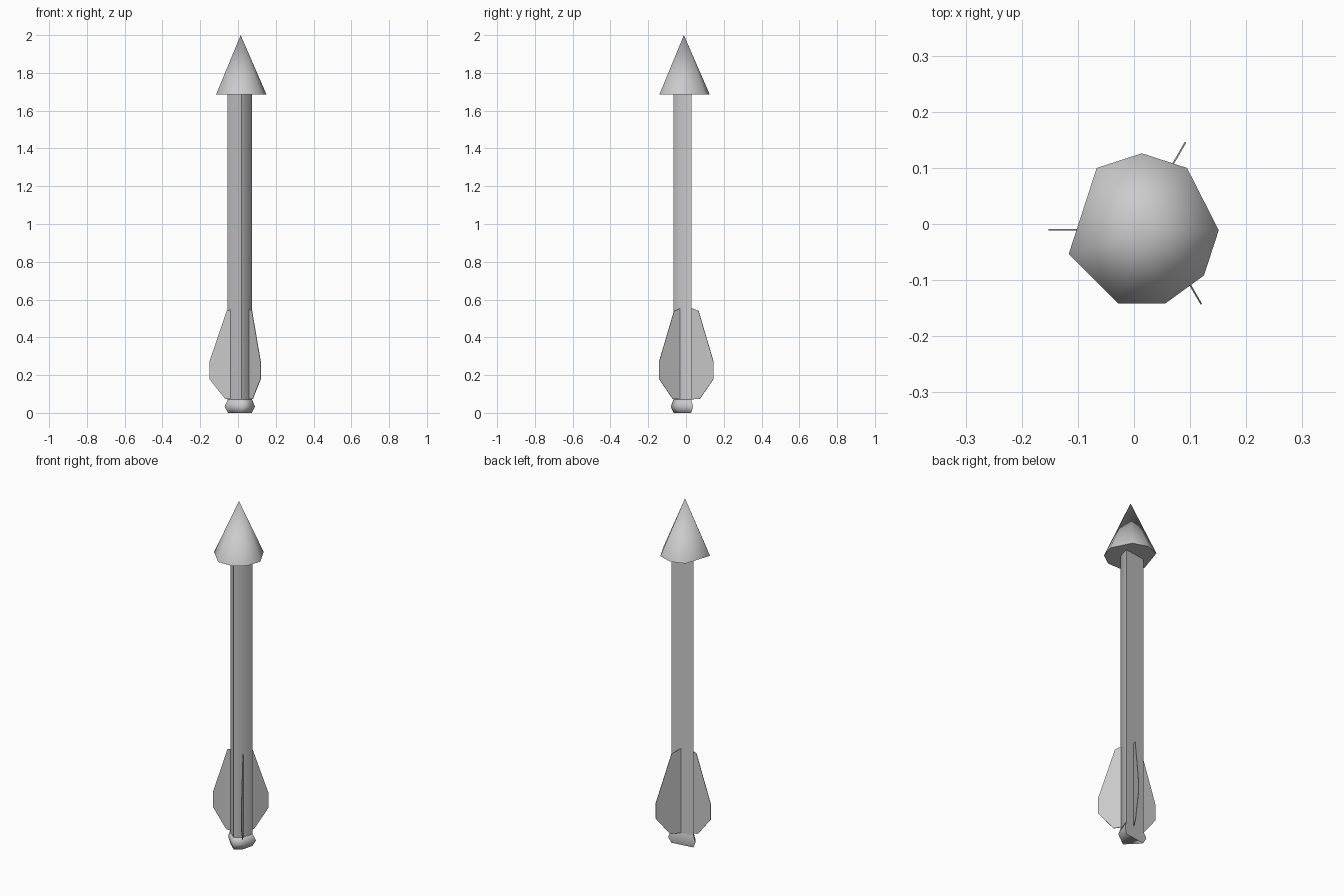
import bpy, bmesh
from math import cos, sin, radians

if "Cube" in bpy.data.objects:
    bpy.data.objects.remove(bpy.data.objects["Cube"])

CX, CY = 0.014, -0.011


def finish(name, bm, smooth=True):
    bmesh.ops.recalc_face_normals(bm, faces=bm.faces)
    me = bpy.data.meshes.new(name)
    bm.to_mesh(me)
    bm.free()
    ob = bpy.data.objects.new(name, me)
    bpy.context.collection.objects.link(ob)
    if smooth:
        bpy.ops.object.select_all(action='DESELECT')
        ob.select_set(True)
        bpy.context.view_layer.objects.active = ob
        bpy.ops.object.shade_smooth_by_angle(angle=radians(75))
    return ob


def loft(name, section, levels):
    """Stack scaled copies of a section; levels are (z, scale)."""
    bm = bmesh.new()
    rings = [[bm.verts.new((CX + x * s, CY + y * s, z)) for x, y in section]
             for z, s in levels]
    n = len(section)
    for a, b in zip(rings, rings[1:]):
        for i in range(n):
            j = (i + 1) % n
            bm.faces.new((a[i], a[j], b[j], b[i]))
    bm.faces.new(rings[0])
    bm.faces.new(rings[-1])
    return finish(name, bm)


# Arrow head: irregular eight-sided cone
bm = bmesh.new()
base = [bm.verts.new((CX + 0.137 * cos(radians(a)), CY + 0.137 * sin(radians(a)), 1.685))
        for a in (0, 54, 90, 126, 198, 252, 288, 324)]
tip = bm.verts.new((CX, CY, 2.0))
for i in range(8):
    bm.faces.new((base[i], base[(i + 1) % 8], tip))
bm.faces.new(base)
finish("arrow_head", bm)

# Shaft and flared nock share one rough five-sided section
section = [(0.061, 0.039), (-0.0685, 0.021), (-0.047, -0.010), (0.005, -0.056), (0.0425, -0.028)]
loft("shaft", section, [(0.07, 1), (1.69, 1)])
loft("nock", section, [(0, 0.98), (0.033, 1.24), (0.07, 1.0)])

# Three thin fins: outline as (distance inward from the outer edge, z)
outline = [(0.15, 0.07), (0.083, 0.075), (0, 0.18), (0, 0.27), (0.092, 0.54), (0.15, 0.56)]
for k, (x, y, a) in enumerate([(-0.152, -0.01, 180), (0.092, 0.146, 60), (0.12, -0.143, -60)]):
    dx, dy = cos(radians(a)), sin(radians(a))
    bm = bmesh.new()
    sides = [[bm.verts.new((x - dx * d - dy * t, y - dy * d + dx * t, z)) for d, z in outline]
             for t in (-0.0015, 0.0015)]
    for s in sides:
        bm.faces.new(s)
    n = len(outline)
    for i in range(n):
        j = (i + 1) % n
        bm.faces.new((sides[0][i], sides[0][j], sides[1][j], sides[1][i]))
    finish(f"fin_{k + 1}", bm, smooth=False)
